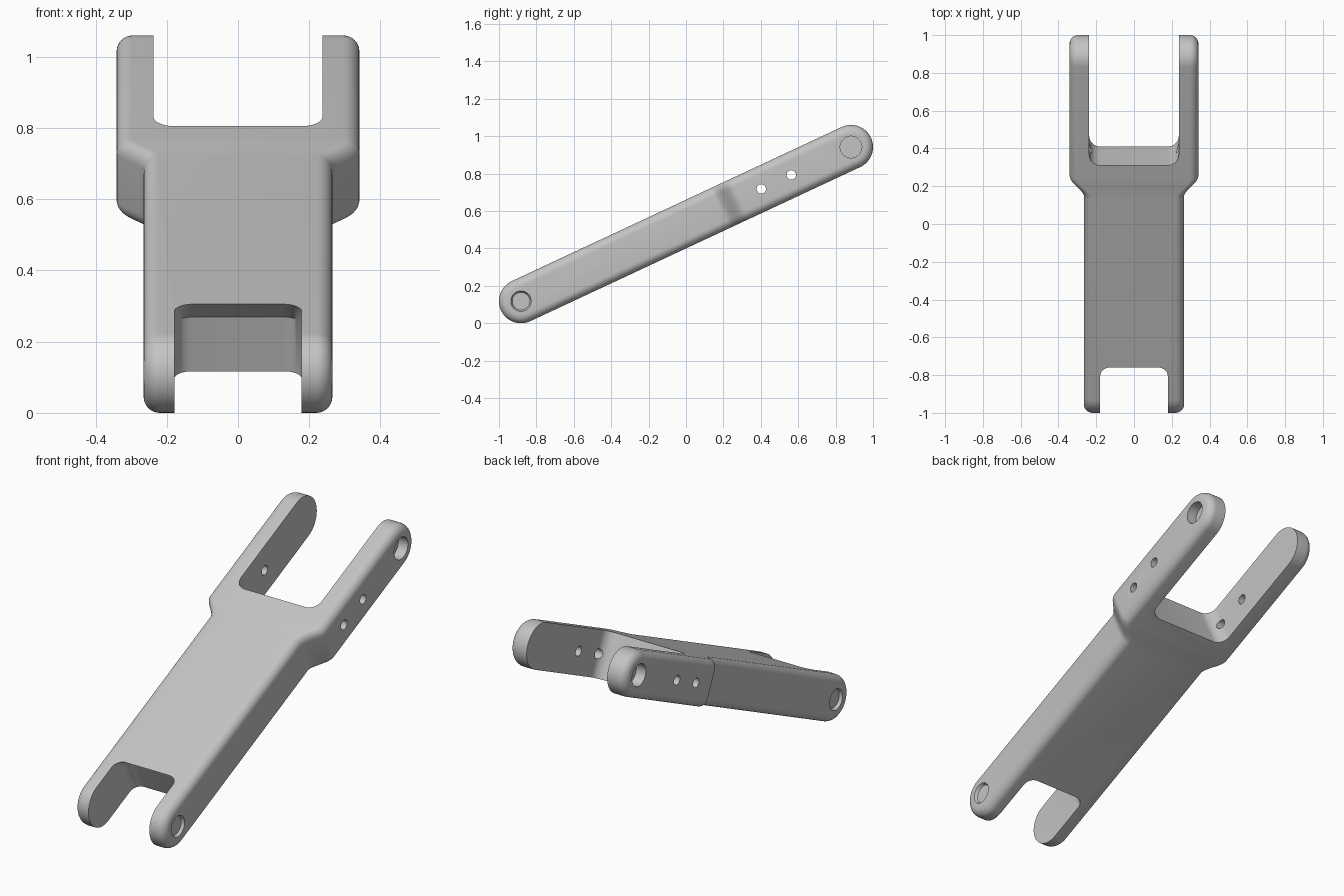
import bpy, bmesh
from math import pi, sin, cos, radians, hypot, atan2

if "Cube" in bpy.data.objects:
    bpy.data.objects.remove(bpy.data.objects["Cube"])

RADIUS = 0.118                      # half thickness and end radius
RISE, RUN = 0.824, 1.764            # offset between the two pin centres
LENGTH, TILT = hypot(RISE, RUN), atan2(RISE, RUN)
FILLET = 0.045
SHOULDER = (1.17, 1.29)

grey = bpy.data.materials.new("light_grey")
grey.use_nodes = True
COLOR = (0.55, 0.55, 0.55, 1)
grey.diffuse_color = COLOR
grey.node_tree.nodes["Principled BSDF"].inputs["Base Color"].default_value = COLOR


def half_width(u):
    """Narrow body that swells into the wider fork."""
    t = min(max((u - SHOULDER[0]) / (SHOULDER[1] - SHOULDER[0]), 0), 1)
    return 0.265 + 0.076 * t * t * (3 - 2 * t)


def outline(r):
    """Closed stadium loop in (length, height), starting at the lower tip."""
    n = 16
    arc = [i / n * pi / 2 for i in range(n + 1)]
    steps = 12
    mid = [SHOULDER[0] + (SHOULDER[1] - SHOULDER[0]) * i / steps for i in range(steps + 1)]
    top = [(-r * cos(a), r * sin(a)) for a in arc]
    top += [(u, r) for u in mid]
    top += [(LENGTH + r * sin(a), r * cos(a)) for a in arc]
    return top + [(u, -w) for u, w in reversed(top[1:-1])]


def finish(bm, name):
    bmesh.ops.recalc_face_normals(bm, faces=bm.faces)
    mesh = bpy.data.meshes.new(name)
    bm.to_mesh(mesh)
    bm.free()
    obj = bpy.data.objects.new(name, mesh)
    bpy.context.collection.objects.link(obj)
    mesh.materials.append(grey)
    return obj


def loft(bm, loops):
    rings = [[bm.verts.new(p) for p in loop] for loop in loops]
    for a, b in zip(rings, rings[1:]):
        for i in range(len(a)):
            j = (i + 1) % len(a)
            bm.faces.new((a[i], a[j], b[j], b[i]))
    return rings


def make_arm():
    """Stadium bar with rounded outer edges and a swelling width."""
    k = 8
    side = []
    for i in range(k + 1):
        t = pi / 2 * i / k
        side.append((FILLET * (1 - cos(t)), FILLET * (1 - sin(t))))
    sections = [(1, d, e) for d, e in reversed(side)] + [(-1, d, e) for d, e in side]
    bm = bmesh.new()
    rings = loft(bm, [[(s * (half_width(u) - e), u, w) for u, w in outline(RADIUS - d)]
                      for s, d, e in sections])
    for ring in (rings[0], rings[-1]):      # side walls
        n = len(ring)
        m = n // 2
        for i in range(m):
            quad = [ring[i], ring[i + 1], ring[n - i - 1], ring[(n - i) % n]]
            bm.faces.new(list(dict.fromkeys(quad)))
    return finish(bm, "link_arm")


def slot_cutter(name, half, corner, far, levels):
    """Open-ended slot with rounded inner corners; levels are (height, end)."""
    loops = []
    for w, end in levels:
        d = 1 if far > end else -1
        arc = [i / 8 * pi / 2 for i in range(9)]
        right = [(half - corner + corner * cos(a), end + d * corner * (1 - sin(a))) for a in arc]
        right.insert(0, (half, far))
        pts = right + [(-x, u) for x, u in reversed(right)]
        loops.append([(x, u, w) for x, u in pts])
    bm = bmesh.new()
    rings = loft(bm, loops)
    bm.faces.new(rings[0])
    bm.faces.new(rings[-1])
    return finish(bm, name)


def round_cutter(name, u, levels):
    """Turned cutter along x; levels are (x, radius)."""
    n = 40
    bm = bmesh.new()
    rings = loft(bm, [[(x, u + r * cos(2 * pi * i / n), r * sin(2 * pi * i / n))
                       for i in range(n)] for x, r in levels])
    bm.faces.new(rings[0])
    bm.faces.new(rings[-1])
    return finish(bm, name)


arm = make_arm()
cutters = [
    slot_cutter("fork_slot", 0.237, 0.06, 2.3, [(-0.2, 1.371), (0.2, 1.371)]),
    slot_cutter("clevis_slot", 0.179, 0.05, -0.4,
                [(-0.2, 0.25), (0.05, 0.25), (RADIUS, 0.19), (0.2, 0.19)]),
    round_cutter("bolt_hole_front", 1.418, [(-0.5, 0.025), (0.5, 0.025)]),
    round_cutter("bolt_hole_back", 1.595, [(-0.5, 0.025), (0.5, 0.025)]),
]
for s, label in ((1, "left"), (-1, "right")):
    # Deep blind pin sockets in the fork, shallow ones in the clevis
    cutters.append(round_cutter(label + "_fork_socket", LENGTH,
                                [(s * 0.285, 0.058), (s * 0.45, 0.058)]))
    cutters.append(round_cutter(label + "_clevis_socket", 0,
                                [(s * 0.25, 0.047), (s * 0.265, 0.055), (s * 0.4, 0.055)]))

bpy.ops.object.select_all(action="DESELECT")
bpy.context.view_layer.objects.active = arm
arm.select_set(True)
for cutter in cutters:
    cutter.hide_render = True
    mod = arm.modifiers.new(cutter.name, "BOOLEAN")
    mod.operation = "DIFFERENCE"
    mod.solver = "EXACT"
    mod.object = cutter
    bpy.ops.object.modifier_apply(modifier=mod.name)
    bpy.data.objects.remove(cutter)

bpy.ops.object.shade_smooth_by_angle(angle=radians(30))
arm.rotation_euler = (TILT, 0, 0)
arm.location = (0, -RUN / 2, RADIUS)
